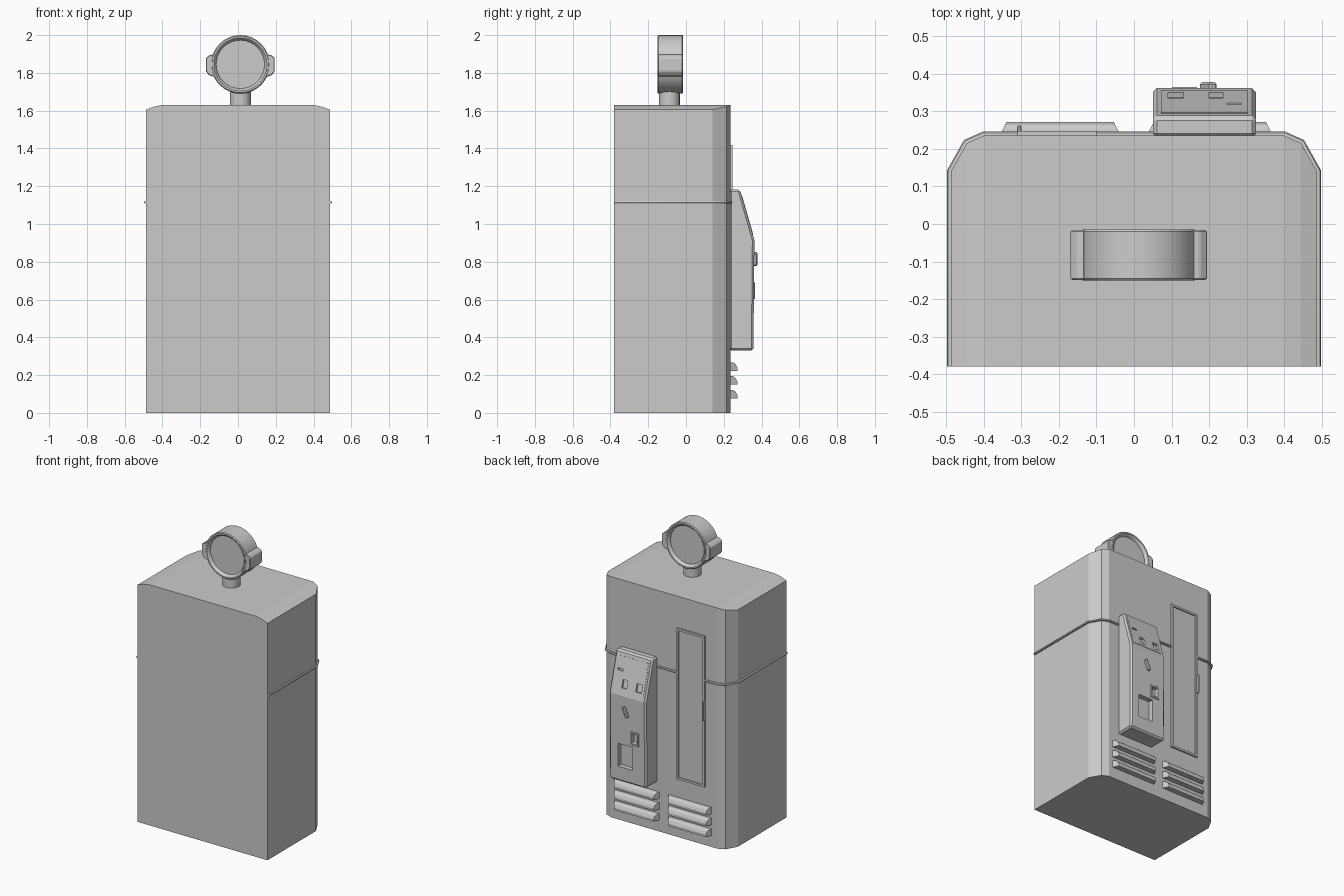
import bpy, bmesh, math
from mathutils import Vector, Matrix

if "Cube" in bpy.data.objects:
    bpy.data.objects.remove(bpy.data.objects["Cube"])


def finish(name, bm, bevel=0.0, smooth=False):
    bmesh.ops.recalc_face_normals(bm, faces=bm.faces)
    me = bpy.data.meshes.new(name)
    bm.to_mesh(me)
    bm.free()
    ob = bpy.data.objects.new(name, me)
    bpy.context.collection.objects.link(ob)
    bpy.ops.object.select_all(action='DESELECT')
    ob.select_set(True)
    bpy.context.view_layer.objects.active = ob
    if bevel:
        m = ob.modifiers.new("bevel", 'BEVEL')
        m.width, m.segments, m.limit_method = bevel, 1, 'ANGLE'
        bpy.ops.object.modifier_apply(modifier=m.name)
    if smooth:
        bpy.ops.object.shade_smooth_by_angle(angle=math.radians(35))
    return ob


def loft(name, rings, bevel=0.0, smooth=False):
    """Capped solid through rings of equal point count."""
    bm = bmesh.new()
    vs = [[bm.verts.new(p) for p in r] for r in rings]
    n = len(rings[0])
    for a, b in zip(vs, vs[1:]):
        for i in range(n):
            bm.faces.new((a[i], a[(i + 1) % n], b[(i + 1) % n], b[i]))
    bm.faces.new(vs[0])
    bm.faces.new(vs[-1][::-1])
    return finish(name, bm, bevel, smooth)


def box(name, lo, hi, bevel=0.0, rot=None):
    c = (Vector(lo) + Vector(hi)) / 2
    s = Vector(hi) - Vector(lo)
    bm = bmesh.new()
    mat = Matrix.Translation(c) @ (rot or Matrix()) @ Matrix.Diagonal((*s, 1))
    bmesh.ops.create_cube(bm, size=1, matrix=mat)
    return finish(name, bm, bevel)


def cut(ob, cutters):
    for c in cutters:
        bpy.context.view_layer.objects.active = ob
        m = ob.modifiers.new("cut", 'BOOLEAN')
        m.operation, m.object, m.solver = 'DIFFERENCE', c, 'EXACT'
        bpy.ops.object.modifier_apply(modifier=m.name)


# Cabinet: sections across x, chamfered back corners and shoulders
half = [(0.487, 0.14, 1.605), (0.445, 0.215, 1.621), (0.40, 0.235, 1.63)]
cols = [(-x, y, z) for x, y, z in half] + half[::-1]
loft("cabinet", [[(x, -0.38, 0), (x, -0.38, z), (x, y, z), (x, y, 0)]
                 for x, y, z in cols])


# Trim bead round the sides and back, interrupted by the door panel
def bead(name, path, r=0.011, z=1.115):
    rings = []
    for i, p in enumerate(path):
        p = Vector((*p, z))
        dirs = []
        if i:
            dirs.append((p - Vector((*path[i - 1], z))).normalized())
        if i < len(path) - 1:
            dirs.append((Vector((*path[i + 1], z)) - p).normalized())
        t = sum(dirs, Vector()).normalized()
        side = Vector((-t.y, t.x, 0)) / max(0.5, t.dot(dirs[0]))
        rings.append([p + r * (math.cos(a) * side + math.sin(a) * Vector((0, 0, 0.7)))
                      for a in (k * math.pi / 4 for k in range(8))])
    loft(name, rings, smooth=True)


side_path = [(0.487, -0.38)] + [(x, y) for x, y, z in half]
bead("trim_right", side_path + [(-0.10, 0.235)])
bead("trim_left", [(-x, y) for x, y in side_path] + [(-0.31, 0.235)])

# Door panel on the back: frame bars, inner sheet and handle
X0, X1, Z0, Z1, W = -0.31, -0.10, 0.395, 1.418, 0.014
for nm, a, b in (("left", (X0, Z0), (X0 + W, Z1)), ("right", (X1 - W, Z0), (X1, Z1)),
                 ("bottom", (X0 + W, Z0), (X1 - W, Z0 + W)),
                 ("top", (X0 + W, Z1 - W), (X1 - W, Z1))):
    box("door_frame_" + nm, (a[0], 0.23, a[1]), (b[0], 0.247, b[1]))
box("door_sheet", (X0 + W, 0.23, Z0 + W), (X1 - W, 0.238, Z1 - W))
box("door_handle", (-0.312, 0.235, 0.85), (-0.30, 0.262, 0.98), 0.003)

# Vent louvres: two banks of three, curved hood with tapered ends
hood = [(0.23, 0.046), (0.250, 0.044), (0.263, 0.034), (0.272, 0.016),
        (0.272, 0.0), (0.23, 0.0)]
for bank, x0, x1 in (("left", -0.36, -0.033), ("right", 0.032, 0.372)):
    for i in range(3):
        z = 0.077 + i * 0.073
        loft(f"vent_{bank}_{i}", [
            [(x0 + (y - 0.23) * 0.5, y, z + h) for y, h in hood],
            [(x1 - (y - 0.23) * 0.5, y, z + h) for y, h in hood]])

# Payment box with sloping upper face
prof = [(0.23, 1.182), (0.286, 1.182), (0.362, 0.915), (0.357, 0.33), (0.23, 0.33)]
pay = loft("payment_box", [[(x, y, z) for y, z in prof] for x in (0.05, 0.325)], 0.011)
tilt = Matrix.Rotation(math.atan2(0.076, 0.267), 4, 'X')


def slope_box(name, x0, x1, z0, z1, depth):
    zc = (z0 + z1) / 2
    yc = 0.286 + (1.182 - zc) * 0.076 / 0.267
    h = (z1 - z0) / 2
    return box(name, (x0, yc - depth, zc - h), (x1, yc + depth, zc + h), rot=tilt)


plate = slope_box("control_plate", 0.072, 0.303, 0.94, 1.155, 0.002)
slots = [slope_box("slot_cutter", *s, 0.012) for s in
         ((0.09, 0.132, 0.962, 1.015), (0.20, 0.237, 0.962, 1.015),
          (0.247, 0.285, 1.062, 1.075))]
pockets = [box("pocket_cutter", (0.15, 0.325, 0.43), (0.26, 0.40, 0.585)),
           box("pocket_cutter", (0.112, 0.335, 0.615), (0.156, 0.40, 0.68))]
small_frame = box("small_tray_frame", (0.10, 0.34, 0.602), (0.168, 0.365, 0.692), 0.003)
cut(pay, slots + pockets)
cut(plate, slots)
cut(small_frame, pockets[1:])
for c in slots + pockets:
    bpy.data.objects.remove(c)

# Slanted lever on the payment box
box("lever", (0.187, 0.35, 0.778), (0.209, 0.378, 0.852), 0.006,
    Matrix.Rotation(math.radians(22), 4, 'Y'))

# Round sign: turned body recessed on both faces
CX, CY, CZ = 0.0125, -0.0825, 1.845


def turned(name, profile, n=32):
    rings = [[(CX + r * math.cos(a), CY + y, CZ + r * math.sin(a))
              for a in (k * math.tau / n for k in range(n))] for r, y in profile]
    return loft(name, rings, smooth=True)


face = [(0.128, 0.047), (0.133, 0.060), (0.141, 0.0675), (0.150, 0.0675), (0.155, 0.062)]
turned("round_sign", [(r, -y) for r, y in face] + face[::-1])

# Side lugs of the sign
lug = [(0.143, 0.052), (0.163, 0.050), (0.182, 0.034), (0.182, -0.036),
       (0.166, -0.058), (0.136, -0.066)]
for nm, s in (("left", -1), ("right", 1)):
    loft("sign_lug_" + nm, [[(CX + s * x, CY + y, CZ + z) for x, z in lug]
                            for y in (-0.066, 0.066)], 0.004)

# Post under the sign
loft("sign_post", [[(CX + 0.055 * math.cos(a), CY - 0.005 + 0.055 * math.sin(a), z)
                    for a in (k * math.tau / 20 for k in range(20))]
                   for z in (1.62, 1.705)], smooth=True)
